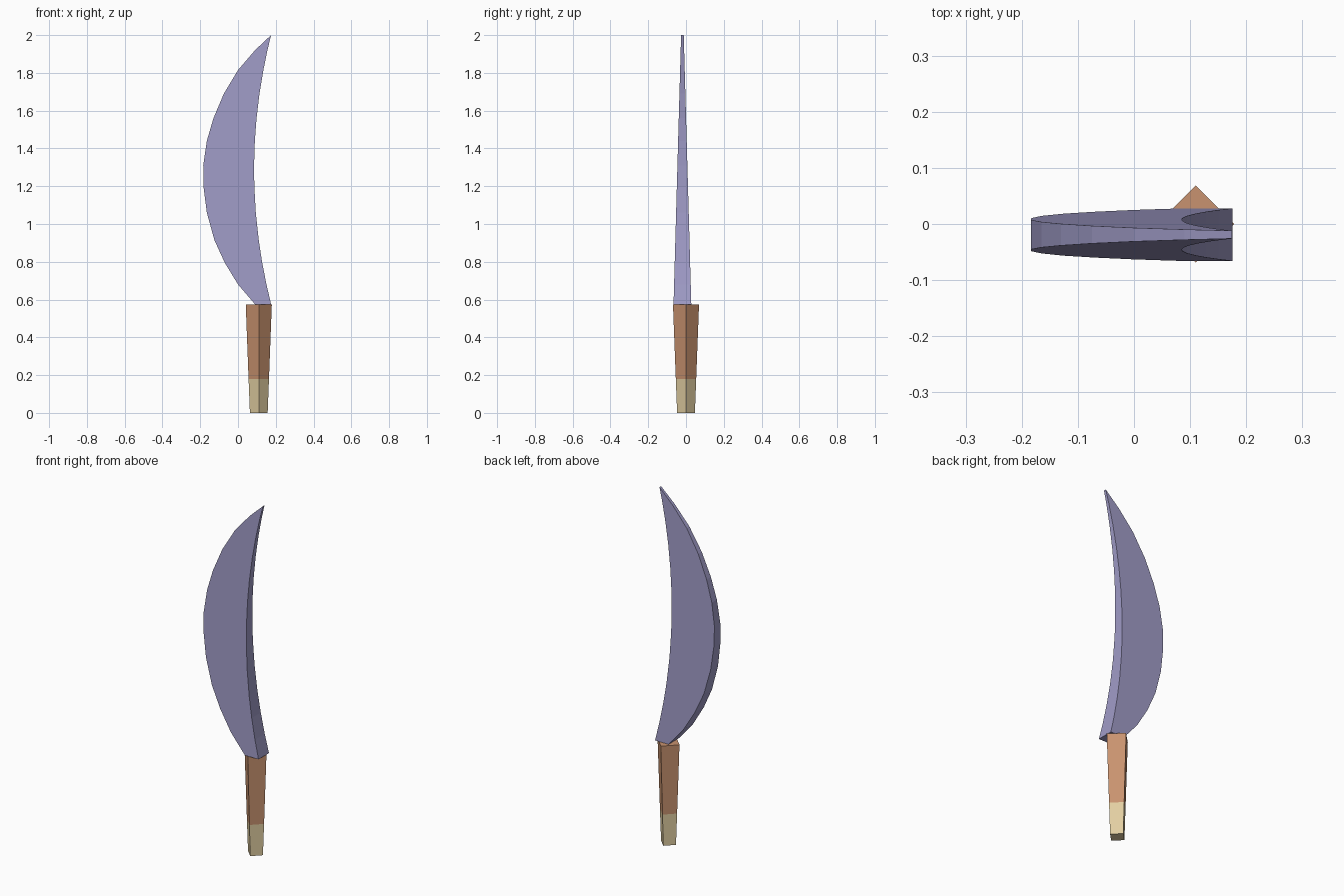
import bpy, bmesh
from mathutils import Matrix

if "Cube" in bpy.data.objects:
    bpy.data.objects.remove(bpy.data.objects["Cube"])


def finish(name, bm, color):
    bmesh.ops.recalc_face_normals(bm, faces=bm.faces)
    mesh = bpy.data.meshes.new(name)
    bm.to_mesh(mesh)
    bm.free()
    obj = bpy.data.objects.new(name, mesh)
    bpy.context.collection.objects.link(obj)
    mat = bpy.data.materials.new(name + "_colour")
    mat.diffuse_color = (*color, 1)
    mat.use_nodes = True
    mat.node_tree.nodes["Principled BSDF"].inputs["Base Color"].default_value = mat.diffuse_color
    mesh.materials.append(mat)
    return obj


# Handle: two stacked four-sided tapered sections, corners on the axes
def handle_section(name, z0, z1, r0, r1, color, seam_z):
    bm = bmesh.new()
    bmesh.ops.create_cone(bm, cap_ends=True, segments=4, radius1=r0, radius2=r1,
                          depth=z1 - z0,
                          matrix=Matrix.Translation((0.11, 0, (z0 + z1) / 2)))
    # drop the hidden cap where the sections meet
    seam = [f for f in bm.faces if all(abs(v.co.z - seam_z) < 1e-4 for v in f.verts)]
    bmesh.ops.delete(bm, geom=seam, context='FACES_ONLY')
    return finish(name, bm, color)


handle_section("pommel", 0, 0.18, 0.047, 0.054, (0.76, 0.62, 0.36), 0.18)
handle_section("grip", 0.18, 0.575, 0.054, 0.069, (0.58, 0.29, 0.16), 0.18)

# Blade: outer curve as (x, z) points, inner curve a parabola, thickness tapers upward
BASE, TIP = 0.575, 2.0
outer = [(0.09, BASE), (0.0, 0.68), (-0.07, 0.795), (-0.125, 0.915), (-0.165, 1.06),
         (-0.183, 1.2), (-0.184, 1.31), (-0.165, 1.44), (-0.13, 1.56),
         (-0.075, 1.69), (0.0, 1.815), (0.09, 1.92)]


def inner_x(z):
    return 0.085 + 0.09 * ((z - 1.288) / 0.712) ** 2


def half_thickness(z):
    return 0.047 - 0.04 * (z - BASE) / (TIP - BASE)


bm = bmesh.new()
rows = []
for x, z in outer:
    t = half_thickness(z)
    rows.append([bm.verts.new((px, -0.019 + s * t, z))
                 for px, s in ((x, -1), (inner_x(z), -1), (inner_x(z), 1), (x, 1))])
for a, b in zip(rows, rows[1:]):
    for i in range(4):
        j = (i + 1) % 4
        bm.faces.new((a[i], a[j], b[j], b[i]))

# Blade tip and bottom
t = half_thickness(TIP)
tip = [bm.verts.new((0.175, -0.019 + s * t, TIP)) for s in (-1, 1)]
a = rows[-1]
bm.faces.new((a[0], a[1], tip[0]))
bm.faces.new((a[1], a[2], tip[1], tip[0]))
bm.faces.new((a[2], a[3], tip[1]))
bm.faces.new((a[3], a[0], tip[0], tip[1]))
bm.faces.new(rows[0])
finish("blade", bm, (0.35, 0.33, 0.57))
